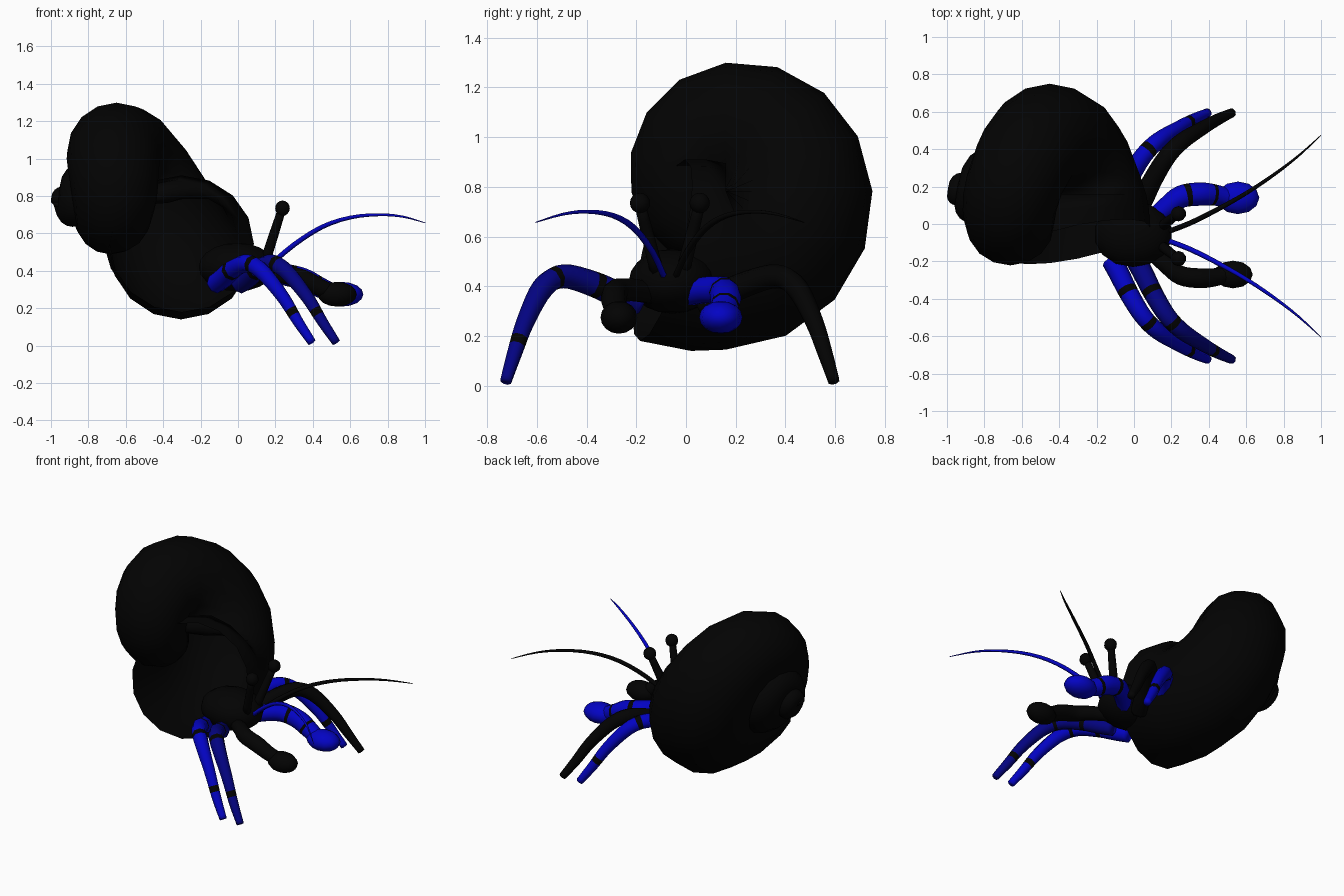
import bpy, bmesh, math
from mathutils import Vector

if "Cube" in bpy.data.objects:
    bpy.data.objects.remove(bpy.data.objects["Cube"])

MID = -0.065  # mirror plane of the crab


def mat(name, c):
    m = bpy.data.materials.new(name)
    m.diffuse_color = (*c, 1)
    m.use_nodes = True
    m.node_tree.nodes["Principled BSDF"].inputs["Base Color"].default_value = m.diffuse_color
    return m


BLACK = mat("black", (0.0008, 0.0008, 0.0008))
BLUE = mat("bright blue", (0.001, 0.001, 0.55))
NAVY = mat("deep blue", (0.001, 0.001, 0.22))


def finish(bm, name, mats):
    bmesh.ops.recalc_face_normals(bm, faces=bm.faces[:])
    for f in bm.faces:
        f.smooth = True
    me = bpy.data.meshes.new(name)
    bm.to_mesh(me)
    bm.free()
    for m in mats:
        me.materials.append(m)
    ob = bpy.data.objects.new(name, me)
    bpy.context.collection.objects.link(ob)
    return ob


def catmull(table, u):
    """Smooth value of a table of tuples at index u."""
    n = len(table) - 1
    i = min(max(int(math.floor(u)), 0), n - 1)
    t = u - i
    p0, p1, p2, p3 = (Vector(table[min(max(k, 0), n)]) for k in (i - 1, i, i + 1, i + 2))
    return 0.5 * (2 * p1 + (p2 - p0) * t + (2 * p0 - 5 * p1 + 4 * p2 - p3) * t ** 2
                  + (3 * p1 - p0 - 3 * p2 + p3) * t ** 3)


def skin(bm, rings, bands=(), caps=(True, True)):
    """Join rings of points; faces between rings in bands get material 1."""
    vs = [[bm.verts.new(p) for p in r] for r in rings]
    n = len(vs[0])
    for j in range(len(vs) - 1):
        for i in range(n):
            k = (i + 1) % n
            f = bm.faces.new((vs[j][i], vs[j][k], vs[j + 1][k], vs[j + 1][i]))
            f.material_index = 1 if j in bands else 0
    if caps[0]:
        bm.faces.new(vs[0])
    if caps[1]:
        bm.faces.new(vs[-1])


def tube(name, pts, mats, side, steps=20, bands=(), sides=8, size=1.0):
    """Tapered limb; pts are (x, distance from mid plane, z, radius)."""
    samples = [catmull(pts, (len(pts) - 1) * j / steps) for j in range(steps + 1)]
    path = [Vector((s[0], MID + side * s[1], s[2])) for s in samples]
    rings = []
    for j, p in enumerate(path):
        t = (path[min(j + 1, steps)] - path[max(j - 1, 0)]).normalized()
        a = t.cross(Vector((0, 0, 1))).normalized()
        b = a.cross(t)
        r = samples[j][3] * size
        rings.append([p + r * (a * math.cos(2 * math.pi * i / sides) + b * math.sin(2 * math.pi * i / sides))
                      for i in range(sides)])
    bm = bmesh.new()
    skin(bm, rings, bands)
    return finish(bm, name, mats)


def ball(name, c, r, m, u=12, v=8):
    bm = bmesh.new()
    bmesh.ops.create_uvsphere(bm, u_segments=u, v_segments=v, radius=1)
    for w in bm.verts:
        w.co = Vector((c[0] + w.co.x * r[0], c[1] + w.co.y * r[1], c[2] + w.co.z * r[2]))
    return finish(bm, name, [m])


# Spiral shell: axis along x; (x, distance from axis, tube radius) per quarter turn
SPIRAL = [(-0.25, 0.26, 0.38), (-0.31, 0.265, 0.375), (-0.45, 0.247, 0.343), (-0.65, 0.255, 0.263),
          (-0.66, 0.155, 0.225), (-0.68, 0.10, 0.19), (-0.77, 0.10, 0.15), (-0.83, 0.085, 0.12),
          (-0.86, 0.06, 0.10), (-0.885, 0.05, 0.085), (-0.92, 0.045, 0.07), (-0.94, 0.025, 0.058),
          (-0.95, 0.01, 0.05)]


def ring(c, u, v):
    return [c + u * math.cos(math.pi * i / 8) + v * math.sin(math.pi * i / 8) for i in range(16)]


# the last stretch runs straight forward to the tilted opening
rings = [ring(Vector((-0.30, -0.095, 0.545)), Vector((0.385, 0.08, 0)), Vector((0, -0.09, -0.365))),
         ring(Vector((-0.305, 0.05, 0.525)), Vector((0.385, 0.03, 0)), Vector((0, -0.03, -0.385)))]
for k in range(45):
    deg = -90 + 22.5 * k
    x, d, r = catmull(SPIRAL, (deg + 180) / 90)
    th = math.radians(deg)
    out = Vector((0, math.cos(th), math.sin(th)))
    low = 0.02 * k / 44
    rings.append(ring(Vector((x, 0.16, 0.785 - low)) + out * d, Vector((r, 0, 0)), out * r))
bm = bmesh.new()
skin(bm, rings, caps=(False, True))
finish(bm, "spiral_shell", [BLACK])

# Body
ball("body", (-0.005, -0.055, 0.42), (0.21, 0.175, 0.13), BLACK, 14, 10)

# Walking legs: hip, knee, foot
LEG = [(-0.12, 0.13, 0.33, 0.054), (-0.08, 0.20, 0.36, 0.055), (-0.025, 0.31, 0.41, 0.052),
       (0.05, 0.43, 0.44, 0.048), (0.13, 0.51, 0.395, 0.045), (0.24, 0.58, 0.26, 0.037),
       (0.32, 0.625, 0.13, 0.031), (0.395, 0.66, 0.018, 0.024)]
for side, label in ((-1, "right"), (1, "left")):
    for shift, row in ((0.0, "rear"), (0.13, "front")):
        pts = [(x + shift, y, z, r) for x, y, z, r in LEG]
        colour = BLUE if row == "rear" else (NAVY if side < 0 else BLACK)
        tube(f"{label}_{row}_leg", pts, [colour, BLACK], side, 28, (7, 13, 22))

# Claws, eyes and antennae
ARM = [(0.08, 0.07, 0.37, 0.05), (0.17, 0.15, 0.385, 0.055), (0.25, 0.21, 0.38, 0.06),
       (0.35, 0.225, 0.355, 0.062), (0.43, 0.22, 0.315, 0.057), (0.50, 0.205, 0.285, 0.05)]
FEELER = [(0.17, 0.02, 0.43, 0.014), (0.30, 0.07, 0.54, 0.014), (0.45, 0.145, 0.635, 0.013),
          (0.60, 0.23, 0.685, 0.011), (0.75, 0.33, 0.70, 0.009), (0.88, 0.43, 0.69, 0.006),
          (1.0, 0.54, 0.657, 0.002)]
for side, label in ((-1, "right"), (1, "left")):
    size = 1.0 if side > 0 else 0.85
    tube(f"{label}_claw_arm", ARM, [BLUE if side > 0 else BLACK, BLACK], side, 20, (9, 15), 10, size)
    ball(f"{label}_claw", (0.555 if side > 0 else 0.53, MID + side * 0.205, 0.275),
         (0.115 if side > 0 else 0.105, 0.087 * size, 0.066), BLUE if side > 0 else BLACK)
    tube(f"{label}_eye_stalk", [(0.145, 0.05, 0.45, 0.028), (0.19, 0.085, 0.59, 0.026), (0.235, 0.12, 0.73, 0.022)],
         [BLACK], side, 4)
    ball(f"{label}_eye", (0.238, MID + side * 0.12, 0.735), (0.041, 0.041, 0.041), BLACK, 10, 8)
    tube(f"{label}_antenna", FEELER, [BLUE if side < 0 else BLACK], side, 18, (), 6)
